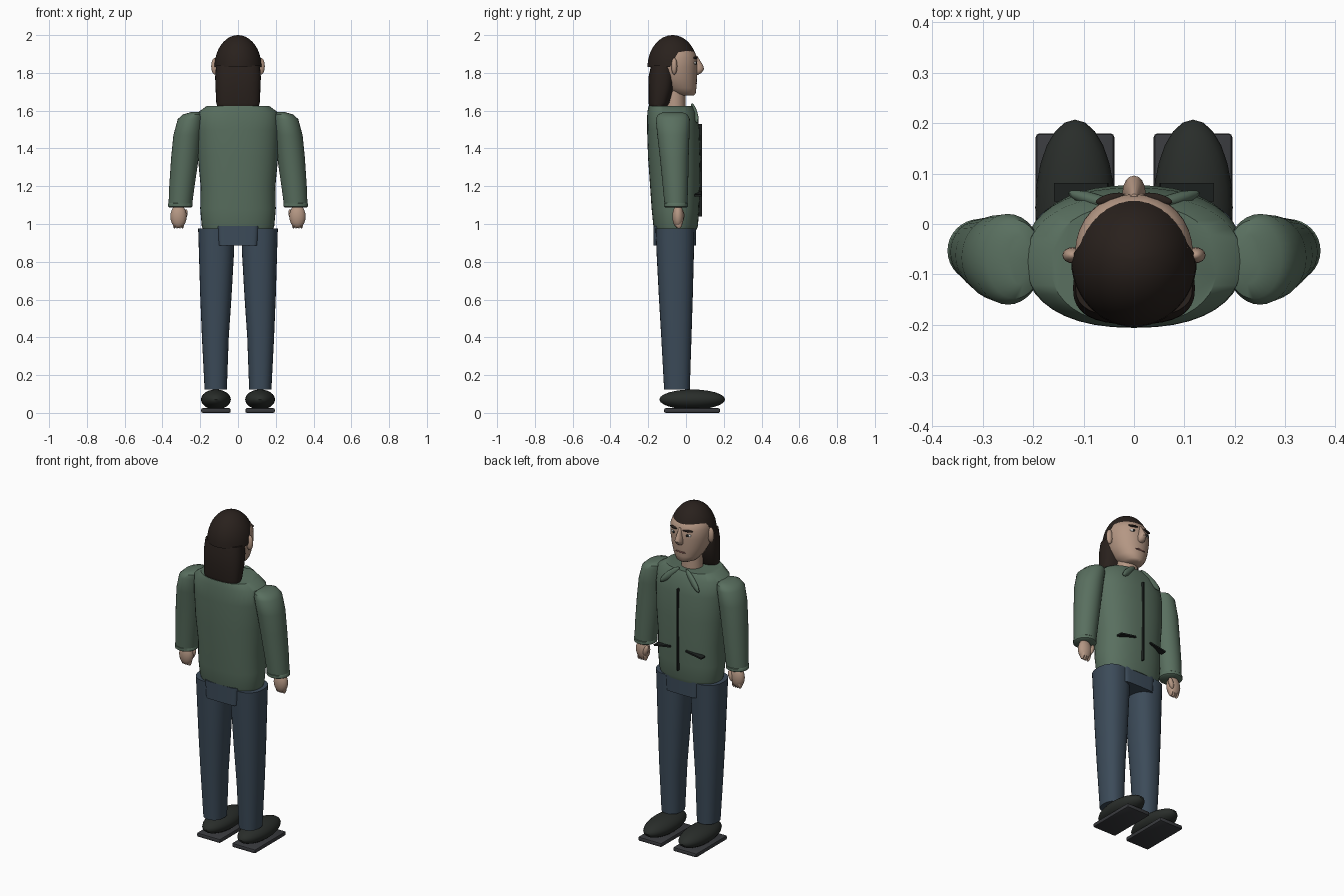
import bpy, bmesh, math
from mathutils import Matrix, Vector

cube = bpy.data.objects.get("Cube")
if cube:
    bpy.data.objects.remove(cube, do_unlink=True)


def material(name, r, g, b):
    m = bpy.data.materials.new(name)
    m.use_nodes = True
    m.diffuse_color = (r, g, b, 1)
    bsdf = m.node_tree.nodes["Principled BSDF"]
    bsdf.inputs["Base Color"].default_value = (r, g, b, 1)
    bsdf.inputs["Roughness"].default_value = 0.8
    return m


JACKET = material("jacket_green", 0.10, 0.16, 0.115)
DENIM = material("denim_blue", 0.045, 0.07, 0.10)
SKIN = material("skin", 0.46, 0.31, 0.23)
HAIR = material("hair_brown", 0.022, 0.015, 0.012)
SHOE = material("shoe_black", 0.022, 0.026, 0.023)
SOLE = material("sole_grey", 0.04, 0.042, 0.047)
DARK = material("trim_dark", 0.012, 0.015, 0.014)
WHITE = material("eye_white", 0.6, 0.58, 0.55)
LIP = material("lip", 0.16, 0.07, 0.06)


def finish(name, bm, mat):
    bmesh.ops.recalc_face_normals(bm, faces=bm.faces)
    mesh = bpy.data.meshes.new(name)
    bm.to_mesh(mesh)
    bm.free()
    mesh.materials.append(mat)
    ob = bpy.data.objects.new(name, mesh)
    bpy.context.collection.objects.link(ob)
    bpy.ops.object.select_all(action="DESELECT")
    ob.select_set(True)
    bpy.context.view_layer.objects.active = ob
    bpy.ops.object.shade_smooth_by_angle(angle=math.radians(42))
    return ob


def skin_rings(name, rings, mat):
    """Join equal rings of points with quads and close both ends."""
    bm = bmesh.new()
    loops = [[bm.verts.new(p) for p in ring] for ring in rings]
    n = len(loops[0])
    for a, b in zip(loops, loops[1:]):
        for i in range(n):
            j = (i + 1) % n
            bm.faces.new((a[i], a[j], b[j], b[i]))
    bm.faces.new(loops[0])
    bm.faces.new(loops[-1])
    return finish(name, bm, mat)


def loft(name, sections, mat, power=2.0, n=32):
    """Sections are (z, centre x, centre y, radius x, radius y)."""
    def bend(v):
        return math.copysign(abs(v) ** (2 / power), v)
    angles = [2 * math.pi * i / n for i in range(n)]
    rings = [[(cx + rx * bend(math.cos(a)), cy + ry * bend(math.sin(a)), z)
              for a in angles] for z, cx, cy, rx, ry in sections]
    return skin_rings(name, rings, mat)


def ellipsoid(name, centre, radii, mat, turn=None, n=24):
    bm = bmesh.new()
    m = Matrix.Translation(centre) @ (turn or Matrix()) @ Matrix.Diagonal((*radii, 1))
    bmesh.ops.create_uvsphere(bm, u_segments=n, v_segments=n // 2, radius=1, matrix=m)
    return finish(name, bm, mat)


def box(name, centre, size, mat, turn=None, bevel=0.0):
    bm = bmesh.new()
    m = Matrix.Translation(centre) @ (turn or Matrix()) @ Matrix.Diagonal((*size, 1))
    bmesh.ops.create_cube(bm, size=1, matrix=m)
    if bevel:
        bmesh.ops.bevel(bm, geom=bm.edges[:], offset=bevel, segments=2,
                        affect="EDGES", profile=0.5)
    return finish(name, bm, mat)


# Jacket body, zip and pelvis
loft("jacket_body", [
    (0.97, 0, -0.055, 0.185, 0.112), (0.99, 0, -0.055, 0.192, 0.118),
    (1.08, 0, -0.056, 0.20, 0.126), (1.2, 0, -0.058, 0.198, 0.132),
    (1.35, 0, -0.062, 0.212, 0.139), (1.5, 0, -0.067, 0.218, 0.139),
    (1.59, 0, -0.074, 0.213, 0.131), (1.625, 0, -0.08, 0.165, 0.118)],
    JACKET, power=2.3, n=40)
box("jacket_zip", (0, 0.07, 1.285), (0.008, 0.03, 0.49), DARK)
loft("trouser_seat", [(0.885, 0, -0.06, 0.105, 0.113), (0.99, 0, -0.06, 0.112, 0.113)],
     DENIM, power=8)

# Neck, head and nose
loft("neck", [(1.59, 0, -0.06, 0.062, 0.058), (1.73, 0, -0.06, 0.058, 0.055)], SKIN)
loft("head", [
    (1.68, 0, -0.005, 0.035, 0.045), (1.69, 0, -0.012, 0.058, 0.063),
    (1.72, 0, -0.032, 0.082, 0.087), (1.77, 0, -0.05, 0.104, 0.108),
    (1.83, 0, -0.06, 0.117, 0.121), (1.88, 0, -0.06, 0.117, 0.119),
    (1.91, 0, -0.062, 0.108, 0.109), (1.94, 0, -0.07, 0.085, 0.085)], SKIN, power=2.1)
loft("nose", [
    (1.79, 0, 0.055, 0.012, 0.01), (1.8, 0, 0.058, 0.021, 0.024),
    (1.82, 0, 0.062, 0.023, 0.034), (1.84, 0, 0.06, 0.017, 0.03),
    (1.89, 0, 0.048, 0.008, 0.012)], SKIN, n=16)
ellipsoid("mouth", (0, 0.053, 1.745), (0.034, 0.006, 0.006), LIP, n=16)

# Hair cap, with a hairline that rises over the face
START, LEVELS, AROUND = math.radians(28), 10, 48
cap = []
for level in range(LEVELS):
    ring = []
    for i in range(AROUND):
        a = 2 * math.pi * i / AROUND
        t = min(max((math.sin(a) + 0.12) / 0.4, 0), 1)
        low = START * t * t * (3 - 2 * t)
        e = low + (math.radians(88) - low) * level / (LEVELS - 1)
        ring.append((0.125 * math.cos(e) * math.cos(a),
                     -0.071 + 0.133 * math.cos(e) * math.sin(a),
                     1.83 + 0.17 * math.sin(e)))
    cap.append(ring)
skin_rings("hair_cap", cap, HAIR)
loft("hair_back", [
    (1.602, 0, -0.155, 0.085, 0.028), (1.612, 0, -0.15, 0.106, 0.042),
    (1.64, 0, -0.142, 0.115, 0.056), (1.72, 0, -0.131, 0.119, 0.068),
    (1.78, 0, -0.127, 0.121, 0.071), (1.84, 0, -0.125, 0.116, 0.06)], HAIR, power=2.6)

# Paired parts
for side, s in (("right", 1), ("left", -1)):
    def named(part):
        return side + "_" + part

    # Face
    ellipsoid(named("ear"), (s * 0.122, -0.062, 1.835), (0.02, 0.016, 0.045), SKIN, n=16)
    ellipsoid(named("eye"), (s * 0.046, 0.046, 1.853), (0.02, 0.009, 0.009), WHITE, n=16)
    ellipsoid(named("pupil"), (s * 0.046, 0.053, 1.853), (0.008, 0.005, 0.008), DARK, n=12)
    ellipsoid(named("eyebrow"), (s * 0.047, 0.05, 1.88), (0.03, 0.01, 0.006), HAIR,
              Matrix.Rotation(-s * 0.25, 4, "Z"), n=16)

    # Collar lapel and pocket slit
    top, tip = Vector((s * 0.022, 0.03, 1.637)), Vector((s * 0.13, 0.062, 1.535))
    turn = (tip - top).to_track_quat("X", "Y").to_matrix().to_4x4()
    ellipsoid(named("collar"), (top + tip) / 2, ((tip - top).length / 2, 0.02, 0.014),
              JACKET, turn, n=16)
    box(named("pocket"), (s * 0.105, 0.063, 1.16), (0.108, 0.036, 0.009), DARK,
        Matrix.Rotation(s * 0.17, 4, "Y"))

    # Sleeve, cuff and hand
    loft(named("sleeve"), [
        (1.095, s * 0.306, -0.053, 0.062, 0.06), (1.2, s * 0.297, -0.056, 0.067, 0.067),
        (1.35, s * 0.281, -0.062, 0.073, 0.076), (1.47, s * 0.267, -0.067, 0.075, 0.085),
        (1.555, s * 0.25, -0.07, 0.069, 0.09), (1.58, s * 0.237, -0.07, 0.055, 0.078),
        (1.592, s * 0.225, -0.07, 0.025, 0.05)], JACKET)
    loft(named("cuff"), [
        (1.087, s * 0.306, -0.053, 0.058, 0.056), (1.092, s * 0.306, -0.053, 0.064, 0.063),
        (1.108, s * 0.306, -0.053, 0.064, 0.063), (1.113, s * 0.306, -0.053, 0.06, 0.058)],
        JACKET)
    ellipsoid(named("hand"), (s * 0.315, -0.042, 1.04), (0.043, 0.03, 0.062), SKIN)
    ellipsoid(named("thumb"), (s * 0.283, -0.022, 1.045), (0.014, 0.014, 0.034), SKIN,
              Matrix.Rotation(-s * 0.3, 4, "Y"), n=12)
    for i in range(4):
        ellipsoid(named("finger_%d" % (i + 1)), (s * (0.294 + 0.014 * i), -0.038, 1.005),
                  (0.009, 0.018, 0.03), SKIN, n=12)

    # Trouser leg, shoe and sole
    loft(named("trouser_leg"), [
        (0.125, s * 0.118, -0.048, 0.059, 0.068), (0.4, s * 0.12, -0.051, 0.071, 0.08),
        (0.62, s * 0.117, -0.054, 0.083, 0.09), (0.85, s * 0.114, -0.057, 0.093, 0.099),
        (0.975, s * 0.115, -0.058, 0.096, 0.103)], DENIM, power=2.3)
    ellipsoid(named("shoe"), (s * 0.117, 0.033, 0.071), (0.079, 0.174, 0.053), SHOE)
    box(named("sole"), (s * 0.117, 0.032, 0.0125), (0.156, 0.296, 0.025), SOLE, bevel=0.008)
